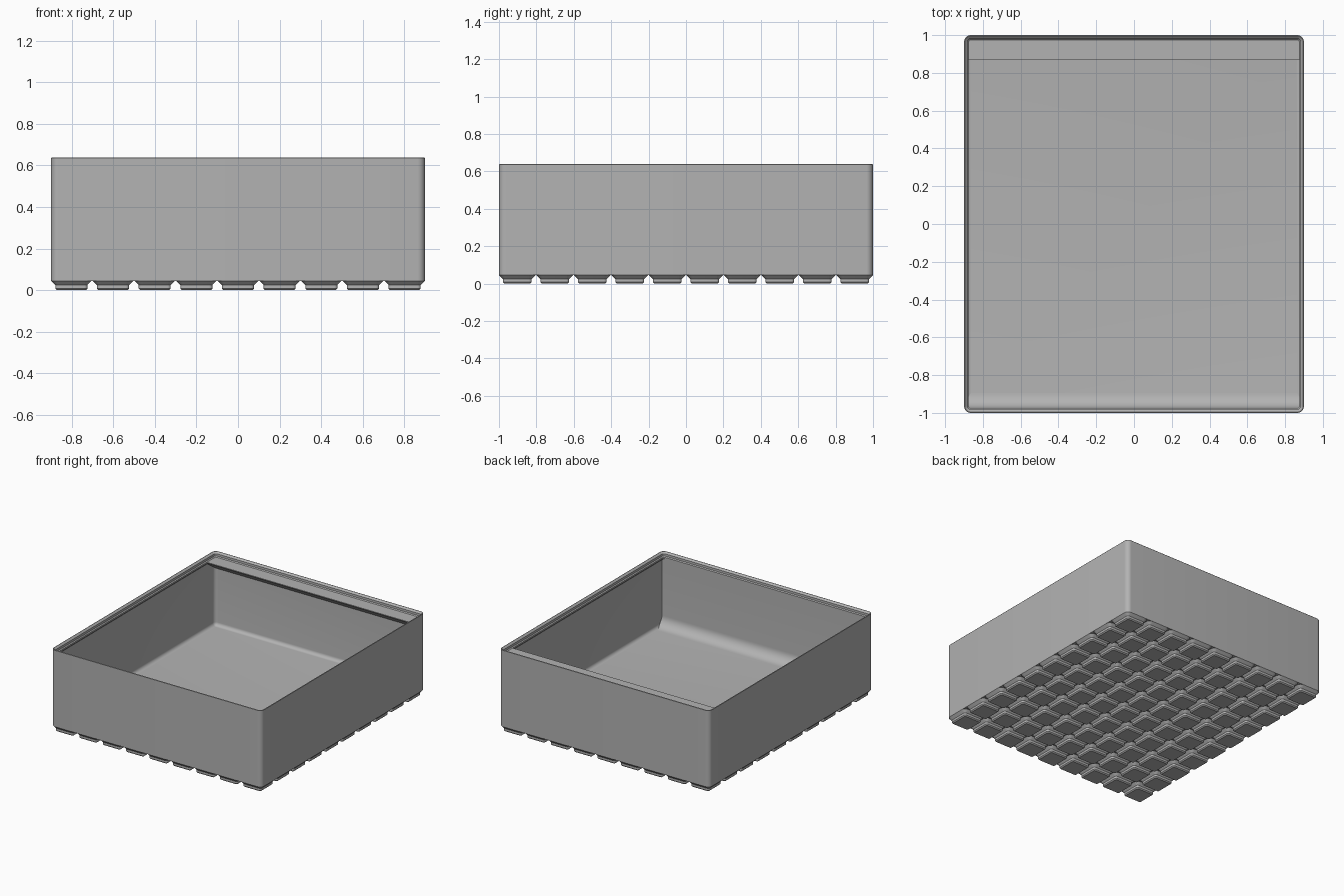
import bpy, bmesh, math

cube = bpy.data.objects.get("Cube")
if cube:
    bpy.data.objects.remove(cube)

MM = 2 / 209.5                  # dimensions below are millimetres
HX, HY = 94.25, 104.75          # outer half sizes
PITCH, COLS, ROWS = 21, 9, 10
RADIUS, WALL, LIP = 3.75, 0.95, 2.6
BASE, FLOOR, RIM, TOP = 4.75, 7.0, 63.0, 66.85
FILLET, SCOOP = 2.8, 8.5

grey = bpy.data.materials.new("matte grey")
grey.use_nodes = True
grey.diffuse_color = (0.45, 0.45, 0.45, 1)
grey.node_tree.nodes["Principled BSDF"].inputs["Base Color"].default_value = grey.diffuse_color


def rounded_ring(bm, cx, cy, hx, hy, r, z, steps=8):
    """Ring of vertices around a rounded rectangle."""
    ring = []
    for quarter, (sx, sy) in enumerate([(1, 1), (-1, 1), (-1, -1), (1, -1)]):
        for i in range(steps + 1):
            a = math.pi / 2 * (quarter + i / steps)
            x = cx + sx * (hx - r) + r * math.cos(a)
            y = cy + sy * (hy - r) + r * math.sin(a)
            ring.append(bm.verts.new((x * MM, y * MM, z * MM)))
    return ring


def loft(bm, cx, cy, hx, hy, profile, steps, cap_end):
    """Stack rounded rings along (inset, height) points."""
    rings = [rounded_ring(bm, cx, cy, hx - d, hy - d, max(RADIUS - d, 0.4), z, steps)
             for d, z in profile]
    for a, b in zip(rings, rings[1:]):
        for i in range(len(a)):
            j = (i + 1) % len(a)
            bm.faces.new((a[i], a[j], b[j], b[i]))
    bm.faces.new(list(reversed(rings[0])))
    if cap_end:
        bm.faces.new(rings[-1])


def finish(bm, name):
    bmesh.ops.recalc_face_normals(bm, faces=bm.faces)
    mesh = bpy.data.meshes.new(name)
    bm.to_mesh(mesh)
    bm.free()
    mesh.materials.append(grey)
    obj = bpy.data.objects.new(name, mesh)
    bpy.context.collection.objects.link(obj)
    bpy.ops.object.select_all(action="DESELECT")
    obj.select_set(True)
    bpy.context.view_layer.objects.active = obj
    bpy.ops.object.shade_smooth_by_angle(angle=math.radians(28))
    return obj


def prism(name, profile):
    """Extrude a (y, z) outline between the two side walls."""
    bm = bmesh.new()
    w = (HX - WALL) * MM
    ends = [[bm.verts.new((x, y * MM, z * MM)) for y, z in profile] for x in (-w, w)]
    for i in range(len(profile)):
        j = (i + 1) % len(profile)
        bm.faces.new((ends[0][i], ends[0][j], ends[1][j], ends[1][i]))
    for end in ends:
        bm.faces.new(end)
    return finish(bm, name)


# Box shell: outer wall, stacking lip, inner wall, floor fillet and floor
shell = [(0, BASE), (0, TOP - 0.25), (0.2, TOP), (0.5, TOP), (0.75, TOP - 0.2),
         (1.9, RIM + 2.5), (1.9, RIM + 0.7), (LIP, RIM), (LIP, RIM - 1.2),
         (WALL, RIM - 1.2 - LIP + WALL)]
for i in range(7):
    a = math.pi / 2 * i / 6
    shell.append((WALL + FILLET * (1 - math.cos(a)), FLOOR + FILLET * (1 - math.sin(a))))
bm = bmesh.new()
loft(bm, 0, 0, HX, HY, shell, 8, True)
finish(bm, "box_shell")

# Grid of stepped feet
foot = [(2.95, 0), (2.15, 0.8), (2.15, 2.6), (0, BASE)]
bm = bmesh.new()
for col in range(COLS):
    for row in range(ROWS):
        cx = (col - (COLS - 1) / 2) * PITCH
        cy = (row - (ROWS - 1) / 2) * PITCH
        loft(bm, cx, cy, PITCH / 2 - 0.25, PITCH / 2 - 0.25, foot, 5, False)
finish(bm, "base_feet")

# Curved scoop along the inside of the front wall
front = -HY + LIP
scoop = [(-HY + 1.3, RIM - 0.6), (-HY + 1.3, FLOOR - 0.5), (front + SCOOP, FLOOR - 0.5)]
for i in range(11):
    a = math.pi / 2 * i / 10
    scoop.append((front + SCOOP * (1 - math.sin(a)), FLOOR + SCOOP * (1 - math.cos(a))))
scoop.append((front, RIM - 0.6))
prism("front_scoop", scoop)

# Label shelf with a sloping underside along the back wall
back, edge = HY - 1.3, HY - 13.8
prism("label_shelf", [(back, RIM), (edge, RIM), (edge, RIM - 0.6),
                      (back, RIM - 0.6 - (back - edge) * math.tan(math.radians(36)))])
